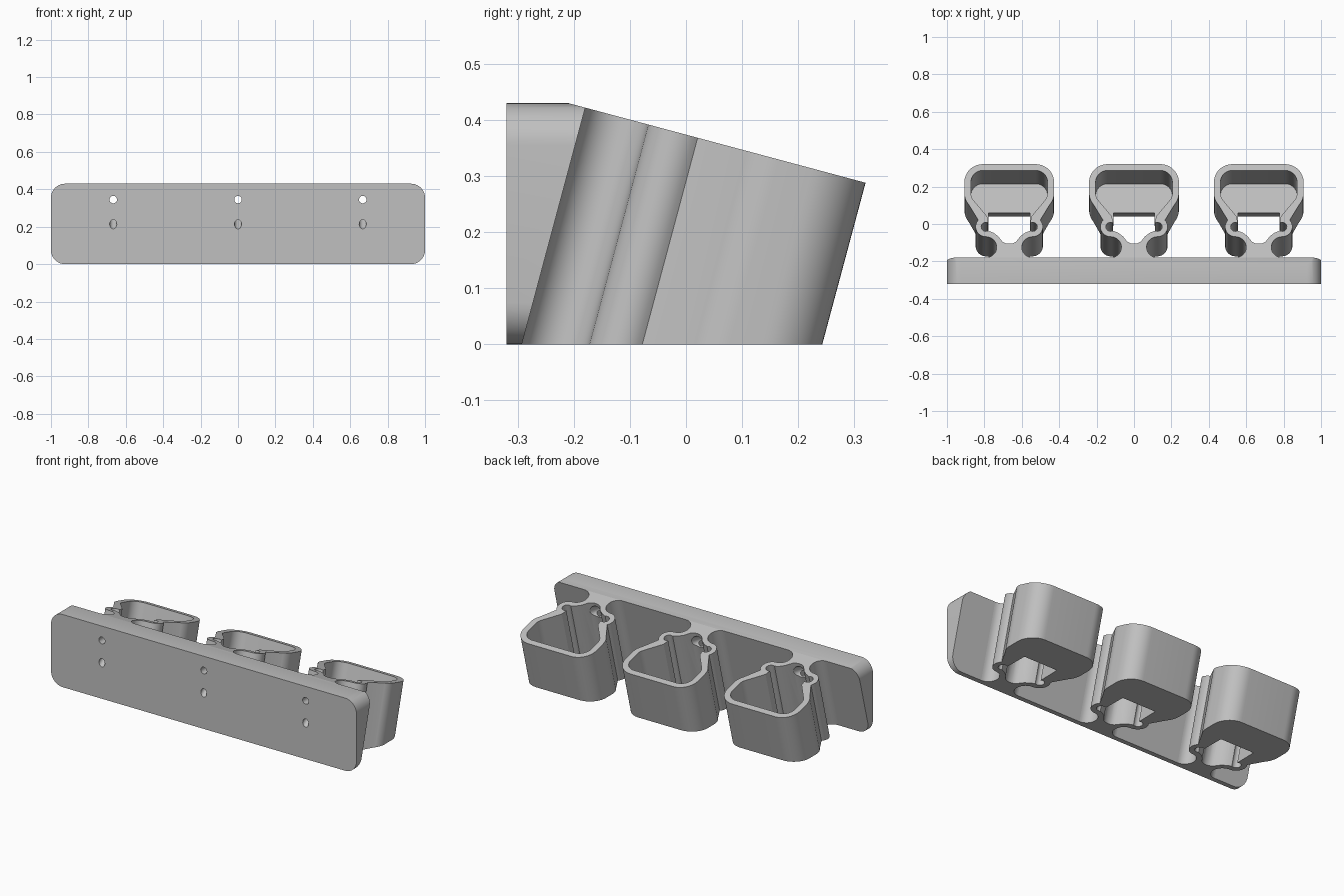
import bpy
import bmesh
from math import sin, cos, tan, radians, pi
from mathutils import Vector

default = bpy.data.objects.get("Cube")
if default:
    bpy.data.objects.remove(default, do_unlink=True)

TILT = radians(15)
S, C = sin(TILT), cos(TILT)
TOP = 0.361       # height of the sloped top plane along the tilted axis
WALL = -0.2826    # tilted rear face of the plate
SPACING = 0.667

grey = bpy.data.materials.new("light_grey")
grey.use_nodes = True
grey.diffuse_color = (0.53, 0.53, 0.53, 1)
grey.node_tree.nodes["Principled BSDF"].inputs["Base Color"].default_value = (0.53, 0.53, 0.53, 1)


def arc(cx, cy, r, start, end, steps=12):
    angles = [radians(start + (end - start) * i / steps) for i in range(steps + 1)]
    return [(cx + r * cos(a), cy + r * sin(a)) for a in angles]


def mirrored(half):
    return half + [(-x, y) for x, y in reversed(half) if x > 1e-6]


def finish(name, bm):
    bmesh.ops.recalc_face_normals(bm, faces=bm.faces)
    mesh = bpy.data.meshes.new(name)
    bm.to_mesh(mesh)
    bm.free()
    mesh.materials.append(grey)
    obj = bpy.data.objects.new(name, mesh)
    bpy.context.collection.objects.link(obj)
    return obj


def loft(loops):
    """Closed solid through a list of equal vertex loops."""
    bm = bmesh.new()
    rings = [[bm.verts.new(p) for p in loop] for loop in loops]
    n = len(rings[0])
    for a, b in zip(rings, rings[1:]):
        for i in range(n):
            j = (i + 1) % n
            bm.faces.new((a[i], a[j], b[j], b[i]))
    bm.faces.new(rings[0])
    bm.faces.new(rings[-1])
    return bm


def tilted(x, v, w):
    return Vector((x, v * C + w * S, w * C - v * S))


def tilted_prism(name, profile, top, bottom=None):
    """Extrude along the tilted axis; without a bottom it ends on the ground."""
    low = [tilted(x, v, v * tan(TILT) if bottom is None else bottom) for x, v in profile]
    return finish(name, loft([low, [tilted(x, v, top) for x, v in profile]]))


def round_cutter(name, stations):
    """Round solid through (y, z, radius) stations, rings upright in x and z."""
    return finish(name, loft([[(r * cos(a), y, z + r * k * sin(a))
                               for a in [2 * pi * i / 24 for i in range(24)]]
                              for y, z, r, k in stations]))


def cut(obj, cutter, dx=0.0):
    cutter.location.x = dx
    cutter.hide_render = True
    bpy.context.view_layer.update()
    mod = obj.modifiers.new("cut", 'BOOLEAN')
    mod.operation, mod.solver, mod.object = 'DIFFERENCE', 'EXACT', cutter
    bpy.context.view_layer.objects.active = obj
    bpy.ops.object.modifier_apply(modifier=mod.name)


# Mounting plate: rounded rectangle, sloped rear face, top rear edge trimmed
R = 0.075
corners = [(1 - R, 0.43 - R, 0), (R - 1, 0.43 - R, 90), (R - 1, R, 180), (1 - R, R, 270)]
rect = [p for x, z, a in corners for p in arc(x, z, R, a, a + 90, 10)]
bm = loft([[(x, -0.32, z) for x, z in rect],
           [(x, (WALL + z * S) / C, z) for x, z in rect]])
res = bmesh.ops.bisect_plane(bm, geom=bm.verts[:] + bm.edges[:] + bm.faces[:],
                             plane_co=(0, 0, TOP / C), plane_no=(0, S, C), clear_outer=True)
bmesh.ops.edgeloop_fill(bm, edges=[e for e in res["geom_cut"] if isinstance(e, bmesh.types.BMEdge)])
plate = finish("mounting_plate", bm)

# Holder outline: pear-shaped cup, side bulges and filleted neck
outer = ([(0, 0.2346)] + arc(0.14, 0.1346, 0.1, 90, 0) + arc(0.14, 0.075, 0.1, 0, -40)
         + arc(0.125, -0.112, 0.055, 42, -90) + arc(0.125, -0.225, 0.0576, 96, 270, 20)
         + [(0, WALL)])
holder = tilted_prism("holder_center", mirrored(outer), TOP)

# Cavity with round side slots and a V-shaped front groove
groove = (arc(0.125, -0.112, 0.025, 120, -120, 16)
          + [(0.085, -0.145), (0.06, -0.164), (0.036, -0.195), (0.018, -0.204), (0, -0.206)])
inner = ([(0, 0.2)] + arc(0.14, 0.135, 0.065, 90, 0) + arc(0.14, 0.075, 0.065, 0, -40)
         + [(0.118, -0.055)] + groove)
cavity = tilted_prism("cavity_cutter", mirrored(inner), 0.6, 0.085)

# Square floor window that runs into the front groove
window = tilted_prism("window_cutter", mirrored([(0, 0.039), (0.11, 0.039)] + groove), 0.2, -0.2)

# Straight screw hole with a countersink, and a slanted hole below it
screw = round_cutter("screw_cutter", [(-0.4, 0.345, 0.02, 1), (-0.155, 0.345, 0.02, 1),
                                      (-0.115, 0.345, 0.038, 1), (-0.02, 0.345, 0.038, 1)])
slope = 0.7
slanted = round_cutter("slanted_cutter", [(y, 0.213 + slope * (y + 0.32), 0.019, 1.3)
                                          for y in (-0.4, -0.135)])

for cutter in (cavity, window, screw, slanted):
    cut(holder, cutter)
for dx in (-SPACING, 0, SPACING):
    for cutter in (screw, slanted):
        cut(plate, cutter, dx)
for cutter in (cavity, window, screw, slanted):
    bpy.data.objects.remove(cutter, do_unlink=True)

# Smooth curved walls, keep edges sharp
bpy.ops.object.select_all(action='DESELECT')
for obj in (plate, holder):
    obj.select_set(True)
bpy.context.view_layer.objects.active = holder
bpy.ops.object.shade_smooth_by_angle(angle=radians(30))

# Repeat the holder along the plate
for name, dx in (("holder_right", -SPACING), ("holder_left", SPACING)):
    twin = holder.copy()
    twin.name = name
    twin.location.x = dx
    bpy.context.collection.objects.link(twin)
